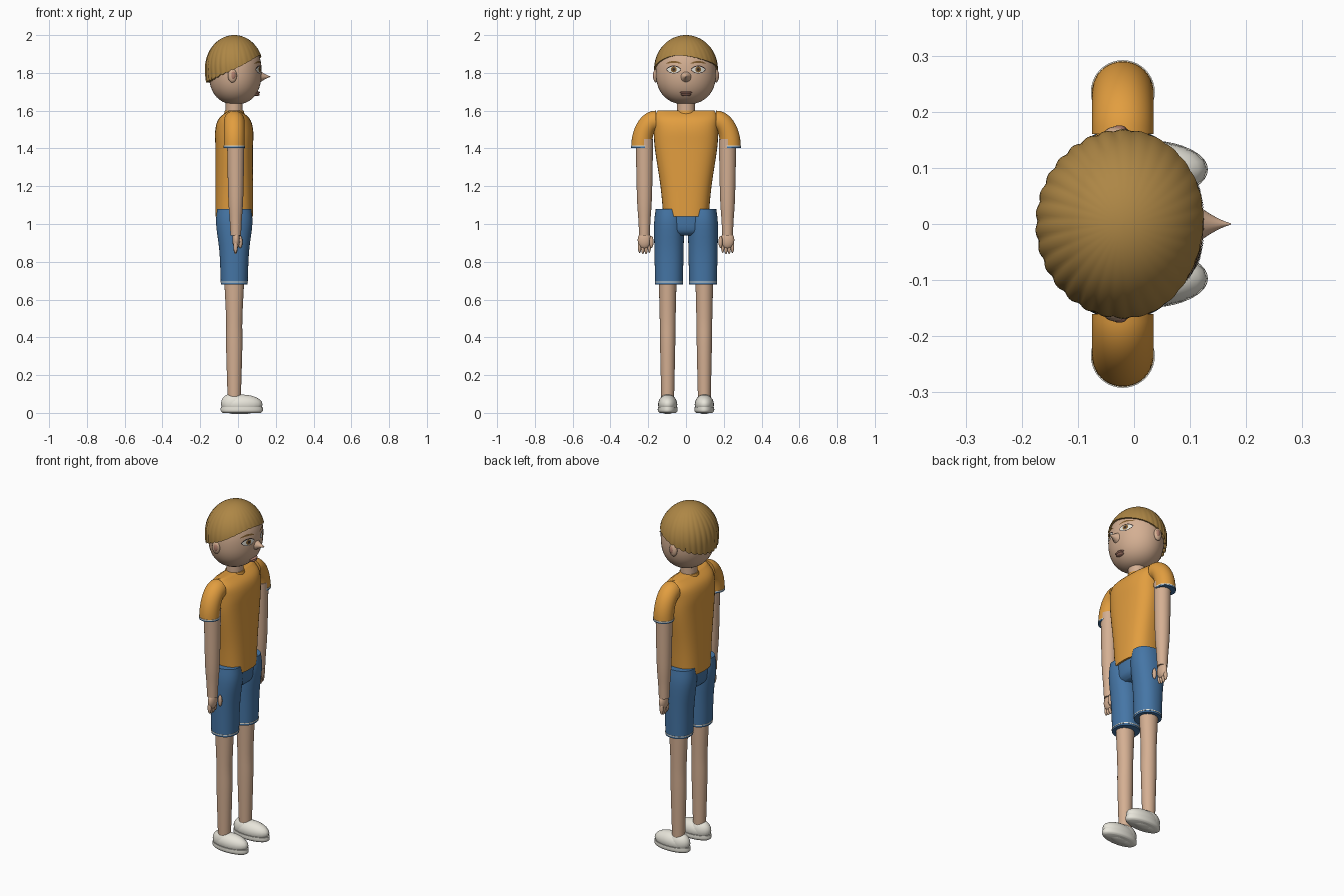
import bpy, bmesh
from math import sin, cos, acos, pi, tau, radians, sqrt, copysign
from mathutils import Vector

if "Cube" in bpy.data.objects:
    bpy.data.objects.remove(bpy.data.objects["Cube"])


def material(name, *rgb):
    mat = bpy.data.materials.new(name)
    mat.use_nodes = True
    mat.diffuse_color = (*rgb, 1)
    mat.node_tree.nodes["Principled BSDF"].inputs["Base Color"].default_value = (*rgb, 1)
    return mat


SKIN = material("skin", 0.66, 0.43, 0.29)
SHIRT = material("orange cloth", 0.76, 0.34, 0.05)
DENIM = material("blue denim", 0.06, 0.18, 0.38)
HAIR = material("sandy hair", 0.42, 0.24, 0.06)
WHITE = material("off white", 0.8, 0.78, 0.7)
BROWN = material("hazel brown", 0.22, 0.11, 0.03)
DARK = material("dark brown", 0.03, 0.02, 0.02)
LIPS = material("lips", 0.45, 0.22, 0.16)


def finish(name, bm, mat, angle=50):
    bmesh.ops.recalc_face_normals(bm, faces=bm.faces)
    mesh = bpy.data.meshes.new(name)
    bm.to_mesh(mesh)
    bm.free()
    mesh.materials.append(mat)
    ob = bpy.data.objects.new(name, mesh)
    bpy.context.collection.objects.link(ob)
    bpy.ops.object.select_all(action="DESELECT")
    ob.select_set(True)
    bpy.context.view_layer.objects.active = ob
    bpy.ops.object.shade_smooth_by_angle(angle=radians(angle))
    return ob


def loft(name, rings, mat, cap_start=True, cap_end=True, angle=50):
    """Join rings of points into one skin."""
    bm = bmesh.new()
    rings = [[bm.verts.new(point) for point in ring] for ring in rings]
    for low, high in zip(rings, rings[1:]):
        for i in range(len(low)):
            bm.faces.new((low[i - 1], low[i], high[i], high[i - 1]))
    if cap_start:
        bm.faces.new(rings[0])
    if cap_end:
        bm.faces.new(rings[-1])
    return finish(name, bm, mat, angle)


def circle(count):
    return [(cos(tau * i / count), sin(tau * i / count)) for i in range(count)]


def squared(value, power):
    return copysign(abs(value) ** (2 / power), value)


def spline(rows, steps=4):
    """Smooth curve through a short list of rows."""
    rows = [Vector(row) for row in rows]
    rows = [rows[0], *rows, rows[-1]]
    for a, b, c, d in zip(rows, rows[1:], rows[2:], rows[3:]):
        for t in (step / steps for step in range(steps)):
            yield b + t / 2 * (c - a + t * (2 * a - 5 * b + 4 * c - d + t * (3 * (b - c) + d - a)))
    yield rows[-1]


def column(name, mat, x, y, rows, power=2):
    """Upright body with rows of height, depth radius and width radius."""
    rings = [[(x + depth * squared(c, power), y + width * squared(s, power), z) for c, s in circle(40)]
             for z, depth, width in spline(rows)]
    return loft(name, rings, mat)


def band(name, mat, x, y, z, height, depth, width, power=2):
    return column(name, mat, x, y, [(z, depth, width), (z + height, depth, width)], power)


def ball(name, mat, centre, size):
    bm = bmesh.new()
    bmesh.ops.create_uvsphere(bm, u_segments=20, v_segments=12, radius=1)
    bmesh.ops.scale(bm, vec=size, verts=bm.verts)
    bmesh.ops.translate(bm, vec=centre, verts=bm.verts)
    return finish(name, bm, mat)


# Head: a full, slightly squared egg that looks along x
MID = -0.02
HEAD = Vector((-0.015, 0, 1.805))
HEAD_SIZE = Vector((0.14, 0.16, 0.172))
FULLNESS = 2.3


def head_scale(z):
    offset = min(1, abs(z - HEAD.z) / HEAD_SIZE.z)
    return (1 - offset ** FULLNESS) ** (1 / FULLNESS)


def face_x(y, z):
    return HEAD.x + HEAD_SIZE.x * sqrt(max(0, head_scale(z) ** 2 - (y / HEAD_SIZE.y) ** 2))


levels = [HEAD.z - HEAD_SIZE.z * cos(pi * (i + 0.2) / 24) for i in range(24)]
loft("head", [[(HEAD.x + HEAD_SIZE.x * head_scale(z) * c, HEAD_SIZE.y * head_scale(z) * s, z)
               for c, s in circle(40)] for z in levels], SKIN)
band("neck", SKIN, MID, 0, 1.55, 0.12, 0.045, 0.048)


def face_patch(name, mat, y, z, width, height, lift, pinch=1, arch=0):
    """Thin painted plate that hugs the face."""
    rings = []
    for r in (1, 0.7, 0.4, 0.1):
        ring = []
        for c, s in circle(28):
            py = y + width * r * c
            pz = z + height * r * copysign(abs(s) ** pinch, s) - arch * (r * c) ** 2
            ring.append((face_x(py, pz) + lift, py, pz))
        rings.append(ring)
    ob = loft(name, rings, mat, cap_start=False)
    if ob.data.polygons[0].normal.x < 0:
        ob.data.flip_normals()


# Mouth and pointed nose
ball("upper_lip", LIPS, (0.1, 0, 1.696), (0.016, 0.032, 0.007))
ball("lower_lip", LIPS, (0.098, 0, 1.685), (0.017, 0.027, 0.008))
nose_rings = []
for t in (step / 10 for step in range(10)):
    taper = 0.036 * (1 - t) ** 1.5
    nose_rings.append([(0.11 + 0.07 * t, taper * c, 1.78 + taper * s) for c, s in circle(20)])
loft("nose", nose_rings, SKIN, angle=70)

# Hair: combed locks swirl from the crown to a hem that falls toward the back
SEGMENTS, ROWS, LOCKS = 180, 22, 15
hair_rings = []
for row in range(ROWS + 1):
    t = (row + 0.1) / ROWS
    ring = []
    for i, (c, s) in enumerate(circle(SEGMENTS)):
        groove = 1 - abs(sin(LOCKS * tau * i / SEGMENTS + 2 * (1 - t)))
        groove *= min(1, max(0.25, 0.5 - c))
        sweep = -0.02 * c * s * max(0, c)
        hem = (0.07 * c + sweep + 0.006 * groove) / 0.18
        # Follow the dome down to its widest line, then hang almost straight
        bend = t * (acos(hem) if hem > 0 else pi / 2 - hem)
        below = max(0, bend - pi / 2)
        radius = 1 - below ** 2 / 4 if below else sin(bend)
        height = -below if below else cos(bend)
        radius *= 1 - 0.035 * t * groove
        ring.append((MID + 0.156 * radius * c, 0.169 * radius * s, 1.82 + 0.18 * height))
    hair_rings.append(ring)
# Turn the hem inward to meet the scalp
hair_rings.append([(MID + 0.85 * (x - MID), 0.85 * y, z) for x, y, z in hair_rings[-1]])
loft("hair", hair_rings, HAIR, cap_end=False, angle=40)

# Shirt body, collar and the seat of the shorts
column("shirt_body", SHIRT, MID, 0, [(1.04, 0.1, 0.12), (1.2, 0.1, 0.135), (1.4, 0.1, 0.165), (1.5, 0.1, 0.17),
                                     (1.56, 0.08, 0.17), (1.6, 0.03, 0.15)], power=2.6)
column("collar", SHIRT, MID, 0, [(1.56, 0.06, 0.06), (1.6, 0.05, 0.05)])
column("shorts_seat", DENIM, MID, 0, [(0.94, 0.06, 0.09), (0.97, 0.085, 0.12), (1.06, 0.09, 0.13)], power=2.4)

for side, word in ((1, "left_"), (-1, "right_")):
    # Eye, eyebrow and ear
    eye = 0.065 * side
    face_patch(word + "eye_rim", DARK, eye, 1.818, 0.04, 0.021, lift=0.001, pinch=1.5)
    face_patch(word + "eye_white", WHITE, eye, 1.817, 0.036, 0.017, lift=0.002, pinch=1.5)
    face_patch(word + "iris", BROWN, eye, 1.818, 0.015, 0.015, lift=0.003)
    face_patch(word + "pupil", DARK, eye, 1.818, 0.007, 0.007, lift=0.004)
    face_patch(word + "eyebrow", BROWN, eye, 1.858, 0.042, 0.005, lift=0.002, arch=0.009)
    ball(word + "ear", SKIN, (-0.03, side * 0.16, 1.785), (0.024, 0.014, 0.036))
    ball(word + "ear_hollow", LIPS, (-0.026, side * 0.168, 1.787), (0.013, 0.008, 0.022))

    # Sleeve bends down over a quarter turn from the shoulder
    arm_y = 0.22 * side
    sleeve_rings = []
    for turn in (pi / 2 * step / 12 for step in range(13)):
        y, z = 0.16 + 0.075 * sin(turn), 1.41 + 0.135 * cos(turn)
        sleeve_rings.append([(MID + 0.055 * c, side * (y + 0.055 * s * sin(turn)), z + 0.055 * s * cos(turn))
                             for c, s in circle(40)])
    loft(word + "sleeve", sleeve_rings, SHIRT)
    band(word + "sleeve_trim", WHITE, MID, side * 0.235, 1.41, 0.006, 0.057, 0.057)
    band(word + "sleeve_cuff", DENIM, MID, side * 0.235, 1.403, 0.008, 0.056, 0.056)

    # Arm, palm, fingers and thumb
    column(word + "arm", SKIN, -0.012, arm_y, [(0.94, 0.028, 0.028), (1.02, 0.032, 0.032), (1.15, 0.04, 0.04),
                                               (1.45, 0.046, 0.046)])
    ball(word + "palm", SKIN, (-0.01, arm_y, 0.915), (0.02, 0.036, 0.046))
    for finger in range(4):
        spread = finger - 1.5
        centre = (-0.013, arm_y + side * 0.017 * spread, 0.873 + 0.003 * spread ** 2)
        ball(word + "finger", SKIN, centre, (0.011, 0.009, 0.033))
    ball(word + "thumb", SKIN, (0.012, arm_y - side * 0.037, 0.905), (0.012, 0.011, 0.033))

    # Shorts leg with stitched hem
    leg_y = 0.097 * side
    column(word + "shorts_leg", DENIM, MID, side * 0.09, [(0.68, 0.071, 0.073), (0.85, 0.078, 0.077),
                                                          (1, 0.096, 0.079), (1.08, 0.09, 0.07)], power=2.2)
    band(word + "shorts_stitch", WHITE, MID, side * 0.09, 0.69, 0.005, 0.073, 0.075, power=2.2)

    # Bare leg, shoe and sole
    column(word + "leg", SKIN, MID, leg_y, [(0.08, 0.035, 0.034), (0.35, 0.043, 0.04), (0.5, 0.043, 0.042),
                                            (0.74, 0.055, 0.048)])
    ball(word + "shoe", WHITE, (MID + 0.04, leg_y, 0.045), (0.11, 0.051, 0.052))
    ball(word + "shoe_heel", WHITE, (MID, leg_y, 0.05), (0.07, 0.045, 0.056))
    column(word + "sole", WHITE, MID + 0.04, leg_y, [(0, 0.1, 0.043), (0.01, 0.111, 0.052), (0.03, 0.111, 0.052)])
